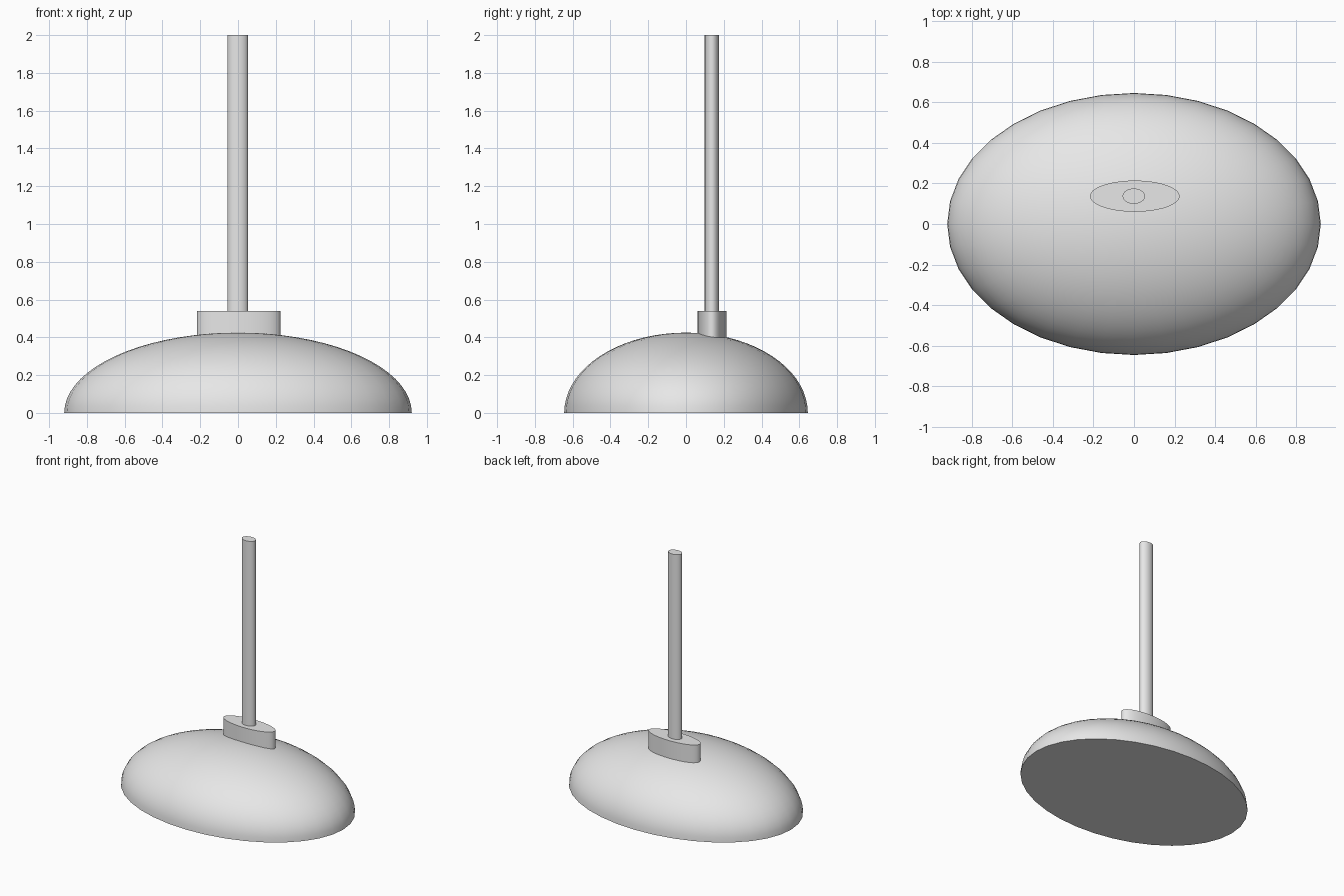
import bpy
import bmesh
import math
from mathutils import Matrix

cube = bpy.data.objects.get("Cube")
if cube:
    bpy.data.objects.remove(cube, do_unlink=True)

SIDES = 36
STEM_Y = 0.137

grey = bpy.data.materials.new("light_grey")
grey.use_nodes = True
grey.diffuse_color = (0.8, 0.8, 0.8, 1)
grey.node_tree.nodes["Principled BSDF"].inputs["Base Color"].default_value = (0.8, 0.8, 0.8, 1)


def finish(name, bm):
    """Turn a bmesh into a smooth object with sharp rims."""
    bmesh.ops.recalc_face_normals(bm, faces=bm.faces)
    mesh = bpy.data.meshes.new(name)
    bm.to_mesh(mesh)
    bm.free()
    mesh.materials.append(grey)
    obj = bpy.data.objects.new(name, mesh)
    bpy.context.collection.objects.link(obj)
    bpy.ops.object.select_all(action='DESELECT')
    obj.select_set(True)
    bpy.context.view_layer.objects.active = obj
    bpy.ops.object.shade_smooth_by_angle(angle=math.radians(35))
    return obj


def oval_post(name, x, rx, ry, bottom, top):
    """Upright cylinder with an oval section."""
    bm = bmesh.new()
    place = (Matrix.Translation((x, STEM_Y, (bottom + top) / 2))
             @ Matrix.Diagonal((rx, ry, top - bottom, 1)))
    bmesh.ops.create_cone(bm, cap_ends=True, segments=SIDES, radius1=1,
                          radius2=1, depth=1, matrix=place)
    return finish(name, bm)


# Domed base: upper half of an ellipsoid, closed underneath
bm = bmesh.new()
bmesh.ops.create_uvsphere(bm, u_segments=SIDES, v_segments=SIDES, radius=1)
lower = [v for v in bm.verts if v.co.z < -0.001]
bmesh.ops.delete(bm, geom=lower, context='VERTS')
rim = [e for e in bm.edges if e.is_boundary]
bmesh.ops.contextual_create(bm, geom=rim)
bmesh.ops.scale(bm, vec=(0.92, 0.645, 0.425), verts=bm.verts)
finish("domed_base", bm)

# Oval collar and the stem rising from it
oval_post("collar", 0.004, 0.221, 0.077, 0.3, 0.54)
oval_post("stem", -0.001, 0.055, 0.038, 0.5, 2.0)
